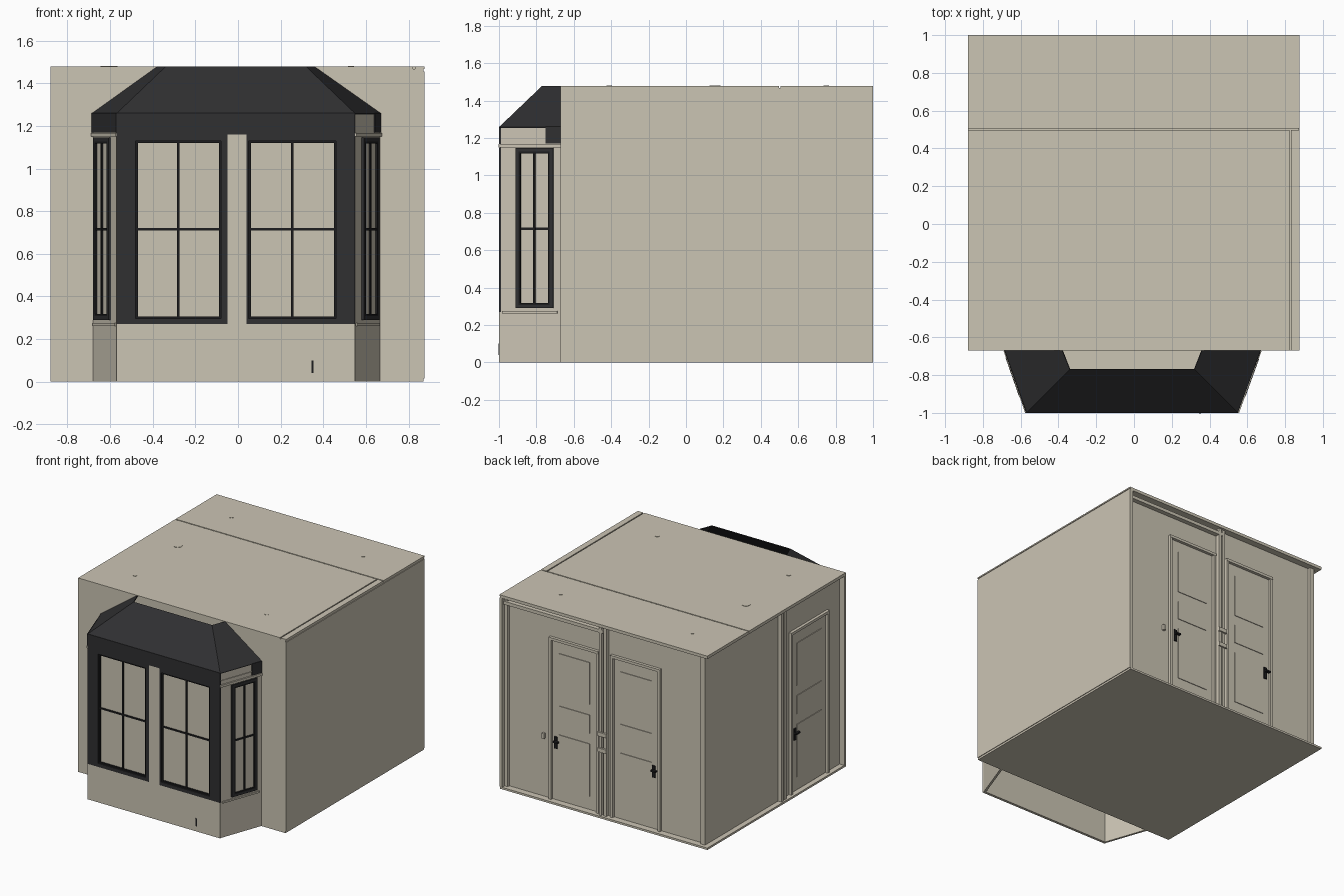
import bpy, bmesh, math
from mathutils import Vector

if "Cube" in bpy.data.objects:
    bpy.data.objects.remove(bpy.data.objects["Cube"])


def material(name, rgb):
    m = bpy.data.materials.new(name)
    m.diffuse_color = (*rgb, 1)
    m.use_nodes = True
    m.node_tree.nodes["Principled BSDF"].inputs["Base Color"].default_value = m.diffuse_color
    return m


BEIGE = material("warm beige", (0.60, 0.555, 0.455))
DARK = material("charcoal", (0.029, 0.029, 0.031))
BLACK = material("black", (0.012, 0.012, 0.013))


def mesh_object(name, verts, faces, mat):
    me = bpy.data.meshes.new(name)
    me.from_pydata([tuple(v) for v in verts], [], faces)
    me.materials.append(mat)
    ob = bpy.data.objects.new(name, me)
    bpy.context.collection.objects.link(ob)
    return ob


class Plane:
    """Upright wall plane from p0 to p1; u runs along, v is height, d is outward."""
    def __init__(self, p0, p1):
        self.p = Vector((*p0, 0))
        self.u = (Vector((*p1, 0)) - self.p).normalized()
        self.n = Vector((self.u.y, -self.u.x, 0))
        self.length = (Vector((*p1, 0)) - self.p).length

    def at(self, u, v, d):
        return self.p + self.u * u + self.n * d + Vector((0, 0, v))


WORLD = Plane((0, 0), (1, 0))          # here d = -y


def boxes(name, plane, specs, mat):
    verts, faces = [], []
    for u0, u1, v0, v1, d0, d1 in specs:
        k = len(verts)
        verts += [plane.at(u, v, d) for d in (d1, d0) for u, v in
                  ((u0, v0), (u1, v0), (u1, v1), (u0, v1))]
        faces += [[k + i for i in f] for f in
                  ((0, 1, 2, 3), (5, 4, 7, 6), (4, 0, 3, 7),
                   (1, 5, 6, 2), (3, 2, 6, 7), (4, 5, 1, 0))]
    return mesh_object(name, verts, faces, mat)


def box(name, x0, x1, y0, y1, z0, z1, mat=BEIGE):
    return boxes(name, WORLD, [(x0, x1, z0, z1, -y1, -y0)], mat)


def ring(u0, u1, v0, v1, w, d0, d1):
    return [(u0, u0 + w, v0, v1, d0, d1), (u1 - w, u1, v0, v1, d0, d1),
            (u0 + w, u1 - w, v0, v0 + w, d0, d1), (u0 + w, u1 - w, v1 - w, v1, d0, d1)]


def disc(name, x, y, r, z, h, mat=BEIGE):
    bm = bmesh.new()
    bmesh.ops.create_cone(bm, cap_ends=True, segments=20, radius1=r, radius2=r, depth=h)
    bmesh.ops.translate(bm, verts=bm.verts, vec=(x, y, z + h / 2))
    me = bpy.data.meshes.new(name)
    bm.to_mesh(me)
    bm.free()
    me.materials.append(mat)
    bpy.context.collection.objects.link(bpy.data.objects.new(name, me))


# Room shell
box("floor", -0.88, 0.87, -0.67, 1.0, 0, 0.015)
box("roof_slab", -0.88, 0.87, -0.67, 1.0, 1.455, 1.468)
box("right_wall", 0.85, 0.875, -0.67, 1.0, 0.015, 1.455)
box("front_wall", -0.88, 0.85, -0.67, -0.65, 0.015, 1.455)
box("back_wall", -0.84, 0.85, 0.93, 0.95, 0.015, 1.455)
box("left_wall", -0.84, -0.82, -0.65, 0.93, 0.015, 1.455)

# Roof panels with narrow seams
box("roof_panel_front", -0.88, 0.822, -0.67, 0.497, 1.468, 1.478)
box("roof_panel_back", -0.88, 0.875, 0.505, 1.0, 1.468, 1.478)
box("roof_panel_strip", 0.83, 0.875, -0.67, 0.497, 1.468, 1.478)
for x in (-0.58, 0.53):
    for y in (-0.41, 0.75):
        disc("roof_spot", x, y, 0.015, 1.477, 0.004)
disc("roof_vent", -0.615, 0.155, 0.03, 1.477, 0.004)


# Panelled doors on the back and left walls
def door(name, plane, u0, u1, handle_u):
    boxes(name + "_casing", plane,
          [(u0, u0 + 0.02, 0.015, 1.23, 0, 0.02), (u1 - 0.02, u1, 0.015, 1.23, 0, 0.02),
           (u0, u1, 1.23, 1.25, 0, 0.022)], BEIGE)
    boxes(name + "_leaf", plane, [(u0 + 0.025, u1 - 0.025, 0.02, 1.225, 0, 0.006)], BEIGE)
    boxes(name + "_panels", plane,
          [(u0 + 0.08, u1 - 0.08, a, b, 0.006, 0.011)
           for a, b in ((0.12, 0.52), (0.6, 0.74), (0.82, 1.14))], BEIGE)
    boxes(name + "_handle", plane,
          [(handle_u - 0.012, handle_u + 0.012, 0.41, 0.5, 0.006, 0.014),
           (handle_u - 0.01, handle_u + 0.03, 0.46, 0.472, 0.014, 0.035)], BLACK)


back = Plane((0.87, 0.95), (-0.84, 0.95))
left = Plane((-0.84, 0.95), (-0.84, -0.67))
door("back_door_a", back, 0.39, 0.81, 0.445)
door("back_door_b", back, 0.91, 1.33, 1.27)
door("left_door", left, 0.99, 1.45, 1.05)

# Posts, beam and small fittings outside the walls
boxes("back_post", back, [(0.825, 0.845, 0.015, 1.455, 0, 0.035),
                          (0.86, 0.885, 0.015, 1.455, 0, 0.03)], BEIGE)
boxes("back_beam", back, [(0.02, 0.86, 1.405, 1.43, 0, 0.035)], BEIGE)
boxes("left_post", left, [(0.86, 0.88, 0.015, 1.455, 0, 0.03),
                          (0.895, 0.925, 0.015, 1.455, 0, 0.025)], BEIGE)
boxes("corner_trim", back, [(0.02, 0.045, 0.015, 1.455, 0, 0.02),
                            (1.67, 1.71, 0.015, 1.455, 0, 0.02)], BEIGE)
boxes("back_fittings", back, [(0.33, 0.35, 0.46, 0.5, 0, 0.02),
                              (0.82, 0.89, 0.50, 0.53, 0.03, 0.045),
                              (0.82, 0.89, 0.62, 0.65, 0.03, 0.045)], BEIGE)

# Bay window walls
bay_left = Plane((-0.685, -0.67), (-0.57, -1.0))
bay_front = Plane((-0.57, -1.0), (0.55, -1.0))
bay_right = Plane((0.55, -1.0), (0.67, -0.67))
L = bay_front.length
boxes("bay_skirt", bay_front, [(0, L, 0, 0.27, -0.02, 0)], BEIGE)
boxes("bay_centre_post", bay_front, [(0.52, 0.61, 0.27, 1.16, -0.02, 0)], BEIGE)


def glazing(name, plane, u0, u1, v0, v1, d):
    """Pane with a black sash and a cross of glazing bars."""
    boxes(name + "_pane", plane, [(u0, u1, v0, v1, d - 0.008, d)], BEIGE)
    um, vm, w = (u0 + u1) / 2, 0.715, 0.006
    boxes(name + "_sash", plane, ring(u0, u1, v0, v1, 0.01, d, d + 0.01)
          + [(um - w, um + w, v0, v1, d, d + 0.008),
             (u0, u1, vm - w, vm + w, d, d + 0.007)], BLACK)


# Front windows: dark surround, left and right of the post
for name, a, b, p, q in (("front_window_left", 0, 0.52, 0.09, 0.49),
                         ("front_window_right", 0.61, L, 0.62, 1.03)):
    boxes(name + "_surround", bay_front,
          [(a, p, 0.27, 1.16, -0.03, 0), (q, b, 0.27, 1.16, -0.03, 0),
           (p, q, 0.27, 0.297, -0.03, 0), (p, q, 1.13, 1.16, -0.03, 0)], DARK)
    glazing(name, bay_front, p, q, 0.297, 1.13, -0.018)
boxes("front_header", bay_front, [(0, L, 1.16, 1.26, -0.02, 0)], DARK)

# Side windows
for name, plane, a, b in (("left_side", bay_left, 0.04, 0.255),
                          ("right_side", bay_right, 0.096, 0.309)):
    S = plane.length
    boxes(name + "_wall", plane, [(0, S, 0, 1.255, -0.02, -0.004)], BEIGE)
    boxes(name + "_window_frame", plane, ring(a, b, 0.29, 1.145, 0.018, -0.004, 0.008), DARK)
    glazing(name + "_window", plane, a + 0.018, b - 0.018, 0.308, 1.127, -0.002)
    boxes(name + "_cornice", plane, [(0, S, 1.15, 1.168, -0.004, 0.006)], BEIGE)
    boxes(name + "_sill", plane, [(0.02, S - 0.02, 0.262, 0.275, -0.004, 0.004)], BEIGE)
boxes("left_fascia", bay_left, [(0, bay_left.length, 1.17, 1.26, -0.004, 0.002)], DARK)
boxes("right_fascia", bay_right, [(0.266, bay_right.length, 1.17, 1.26, -0.004, 0.002)], DARK)

# Hipped bay roof, open at the top
low = [(-0.687, -0.67, 1.258), (-0.57, -1.0, 1.258), (0.55, -1.0, 1.258), (0.672, -0.67, 1.258)]
top = [(-0.38, -0.67, 1.478), (-0.34, -0.77, 1.478), (0.32, -0.77, 1.478), (0.36, -0.67, 1.478)]
roof = mesh_object("bay_roof", low + top, [(i, i + 1, i + 5, i + 4) for i in range(3)], DARK)
thick = roof.modifiers.new("thickness", "SOLIDIFY")
thick.thickness = 0.006
thick.offset = -1

# Bay ceiling, facing down into the bay
mesh_object("bay_ceiling", [(x, y, 1.2) for x, y, _ in low], [(3, 2, 1, 0)][::-1] and [(0, 3, 2, 1)], BEIGE)

# Small dark latch on the skirt
boxes("skirt_latch", bay_front, [(0.915, 0.925, 0.04, 0.1, 0, 0.003)], BLACK)
